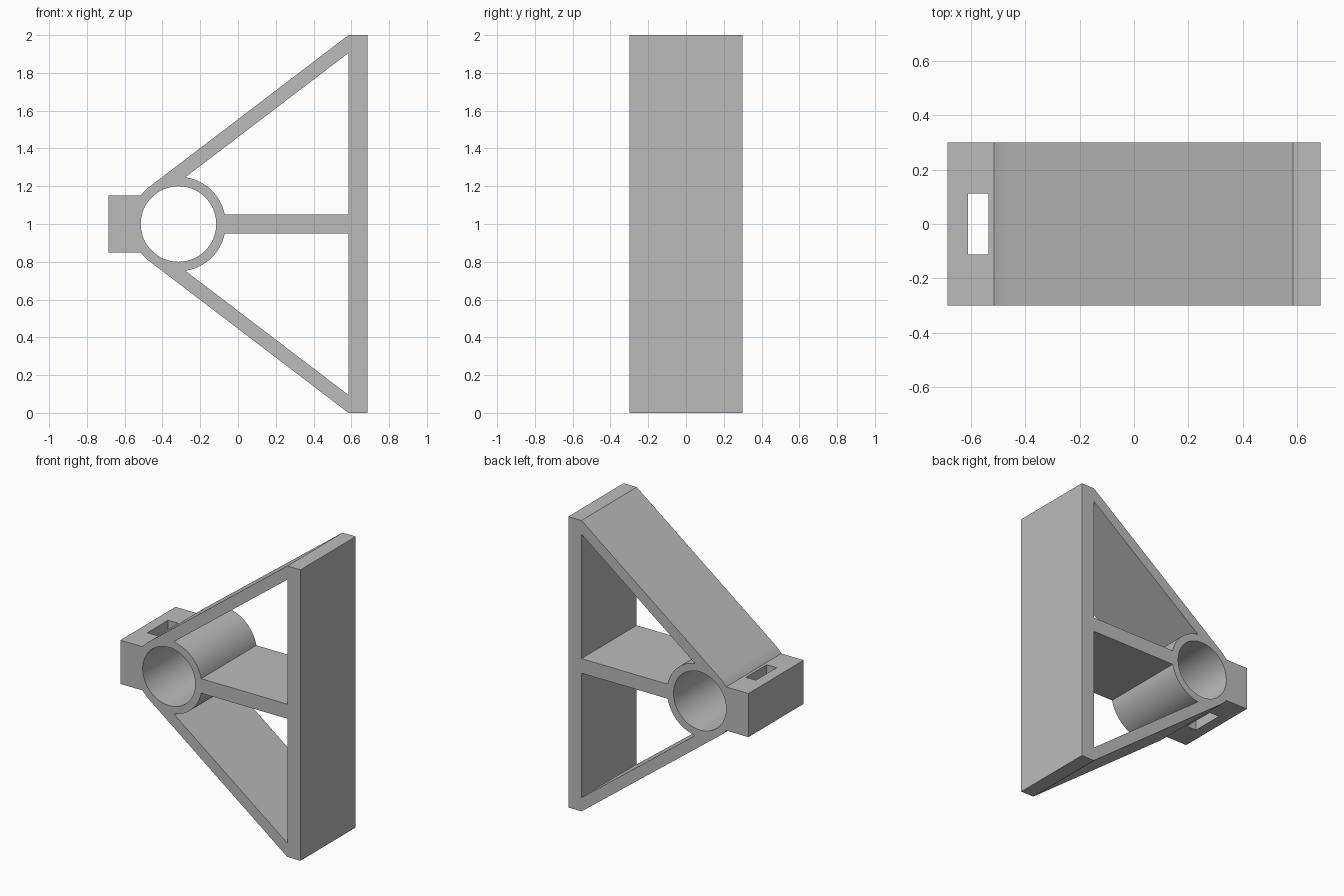
import bpy, bmesh
from math import sin, cos, pi, acos, asin, atan2, hypot

if "Cube" in bpy.data.objects:
    bpy.data.objects.remove(bpy.data.objects["Cube"], do_unlink=True)

# Main dimensions
DEPTH = 0.6
CX, CZ = -0.315, 1.0           # tube centre
BORE, TUBE = 0.2, 0.25         # tube radii
PLATE_IN, PLATE_OUT = 0.585, 0.685
STRUT, WEB, LUG = 0.075, 0.05, 0.15   # strut thickness, half web, half lug

grey = bpy.data.materials.new("plain grey")
grey.use_nodes = True
colour = (0.5, 0.5, 0.5, 1)
grey.diffuse_color = colour
grey.node_tree.nodes["Principled BSDF"].inputs["Base Color"].default_value = colour


def arc(radius, start, end, steps):
    return [(CX + radius * cos(start + (end - start) * i / steps),
             CZ + radius * sin(start + (end - start) * i / steps))
            for i in range(steps + 1)]


def flip(points):
    return [(x, 2 * CZ - z) for x, z in reversed(points)]


# Struts run from the plate corners tangent to the tube
run = PLATE_IN - CX
tangent = atan2(CZ, run) + acos(TUBE / hypot(run, CZ))
inner = TUBE - STRUT
corner_z = CZ + (inner - run * cos(tangent)) / sin(tangent)

# Outer outline: plate, strut, tube side, lug
upper = [(PLATE_OUT, 2 * CZ), (PLATE_IN, 2 * CZ)]
upper += arc(TUBE, tangent, pi - asin(LUG / TUBE), 6)
upper += [(-PLATE_OUT, CZ + LUG)]
outline = upper + flip(upper)

# Openings: bore and the two windows beside the web
bore = arc(BORE, 0, 2 * pi, 80)[:-1]
window = arc(TUBE, asin(WEB / TUBE), tangent - acos(inner / TUBE), 20)
window += [(PLATE_IN, corner_z), (PLATE_IN, CZ + WEB)]

# Extruded bracket profile
curve = bpy.data.curves.new("bracket", "CURVE")
curve.dimensions = "2D"
curve.fill_mode = "BOTH"
curve.extrude = DEPTH / 2
for points in (outline, bore, window, flip(window)):
    spline = curve.splines.new("POLY")
    spline.points.add(len(points) - 1)
    for p, (x, z) in zip(spline.points, points):
        p.co = (x, z, 0, 1)
    spline.use_cyclic_u = True
bracket = bpy.data.objects.new("bracket", curve)
bracket.rotation_euler.x = pi / 2
bpy.context.collection.objects.link(bracket)
bpy.ops.object.select_all(action="DESELECT")
bracket.select_set(True)
bpy.context.view_layer.objects.active = bracket
bpy.ops.object.convert(target="MESH")
bracket = bpy.context.object
bpy.ops.object.transform_apply(location=False, rotation=True, scale=False)

# Weld caps to walls
bm = bmesh.new()
bm.from_mesh(bracket.data)
bmesh.ops.remove_doubles(bm, verts=bm.verts, dist=0.0001)
bmesh.ops.recalc_face_normals(bm, faces=bm.faces)
bm.to_mesh(bracket.data)
bm.free()
bracket.data.materials.clear()
bracket.data.materials.append(grey)

# Slot through the lug
bpy.ops.mesh.primitive_cube_add(size=1, location=(-0.5725, 0, CZ))
cutter = bpy.context.object
cutter.name = "slot_cutter"
cutter.scale = (0.075, 0.225, 0.5)
cutter.data.materials.append(grey)
bpy.ops.object.transform_apply(location=False, rotation=False, scale=True)
cutter.hide_render = True
cutter.hide_set(True)

bpy.ops.object.select_all(action="DESELECT")
bracket.select_set(True)
bpy.context.view_layer.objects.active = bracket
cut = bracket.modifiers.new("slot", "BOOLEAN")
cut.operation = "DIFFERENCE"
cut.solver = "EXACT"
cut.object = cutter
bpy.ops.object.modifier_apply(modifier=cut.name)
bpy.data.objects.remove(cutter, do_unlink=True)
bpy.ops.object.shade_smooth_by_angle(angle=pi / 6)
